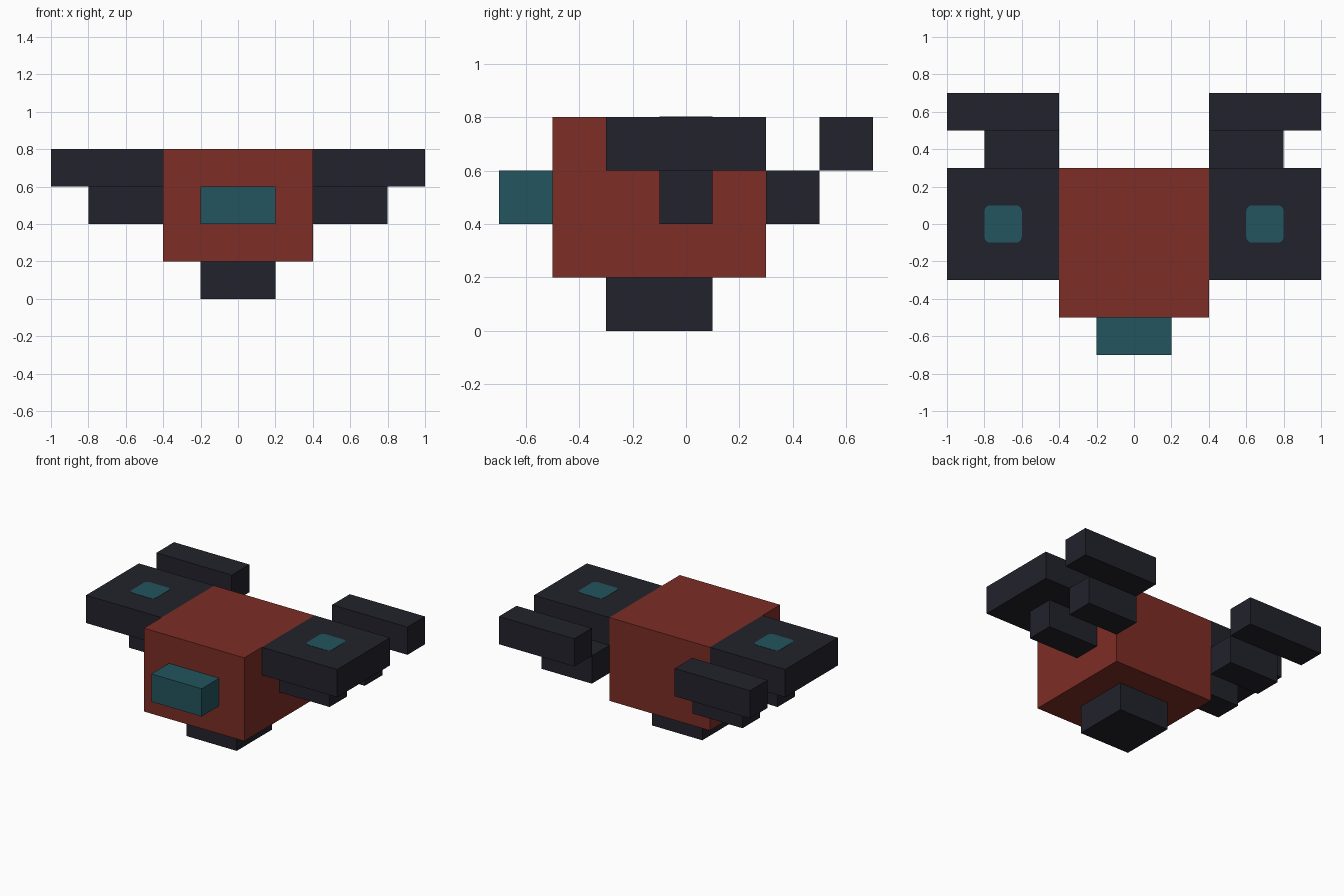
import bpy
import bmesh

if "Cube" in bpy.data.objects:
    bpy.data.objects.remove(bpy.data.objects["Cube"])


def material(name, rgb):
    mat = bpy.data.materials.new(name)
    mat.diffuse_color = (*rgb, 1.0)
    mat.use_nodes = True
    mat.node_tree.nodes["Principled BSDF"].inputs["Base Color"].default_value = mat.diffuse_color
    return mat


RED = material("brick red", (0.205, 0.026, 0.018))
DARK = material("dark slate", (0.016, 0.016, 0.025))
TEAL = material("deep teal", (0.016, 0.091, 0.112))


def box(name, low, high, mat, corner=0.0):
    """Box between two corners, optionally with rounded vertical edges."""
    bm = bmesh.new()
    bmesh.ops.create_cube(bm, size=1.0)
    for v in bm.verts:
        for i in range(3):
            v.co[i] = high[i] if v.co[i] > 0 else low[i]
    if corner:
        upright = [e for e in bm.edges
                   if abs(e.verts[0].co.z - e.verts[1].co.z) > 1e-6]
        bmesh.ops.bevel(bm, geom=upright, offset=corner, segments=3,
                        profile=0.5, affect='EDGES')
    mesh = bpy.data.meshes.new(name)
    bm.to_mesh(mesh)
    bm.free()
    mesh.materials.append(mat)
    obj = bpy.data.objects.new(name, mesh)
    bpy.context.collection.objects.link(obj)


def pair(name, low, high, mat, corner=0.0):
    """Right-hand box and its mirror image on the left."""
    box("right_" + name, low, high, mat, corner)
    box("left_" + name, (-high[0], low[1], low[2]),
        (-low[0], high[1], high[2]), mat, corner)


# Centre: body, snout and foot
box("body", (-0.4, -0.5, 0.2), (0.4, 0.3, 0.8), RED)
box("snout", (-0.2, -0.7, 0.4), (0.2, -0.5, 0.6), TEAL)
box("foot", (-0.2, -0.3, 0.0), (0.2, 0.1, 0.2), DARK)

# Sides: wings with a strut below, stepped rear blocks, round-cornered plates
pair("wing", (0.4, -0.3, 0.6), (1.0, 0.3, 0.8), DARK)
pair("wing_strut", (0.4, -0.1, 0.4), (0.8, 0.1, 0.6), DARK)
pair("rear_block", (0.4, 0.3, 0.4), (0.8, 0.5, 0.6), DARK)
pair("rear_bar", (0.4, 0.5, 0.6), (1.0, 0.7, 0.8), DARK)
pair("wing_plate", (0.6, -0.1, 0.798), (0.8, 0.1, 0.802), TEAL, 0.03)
